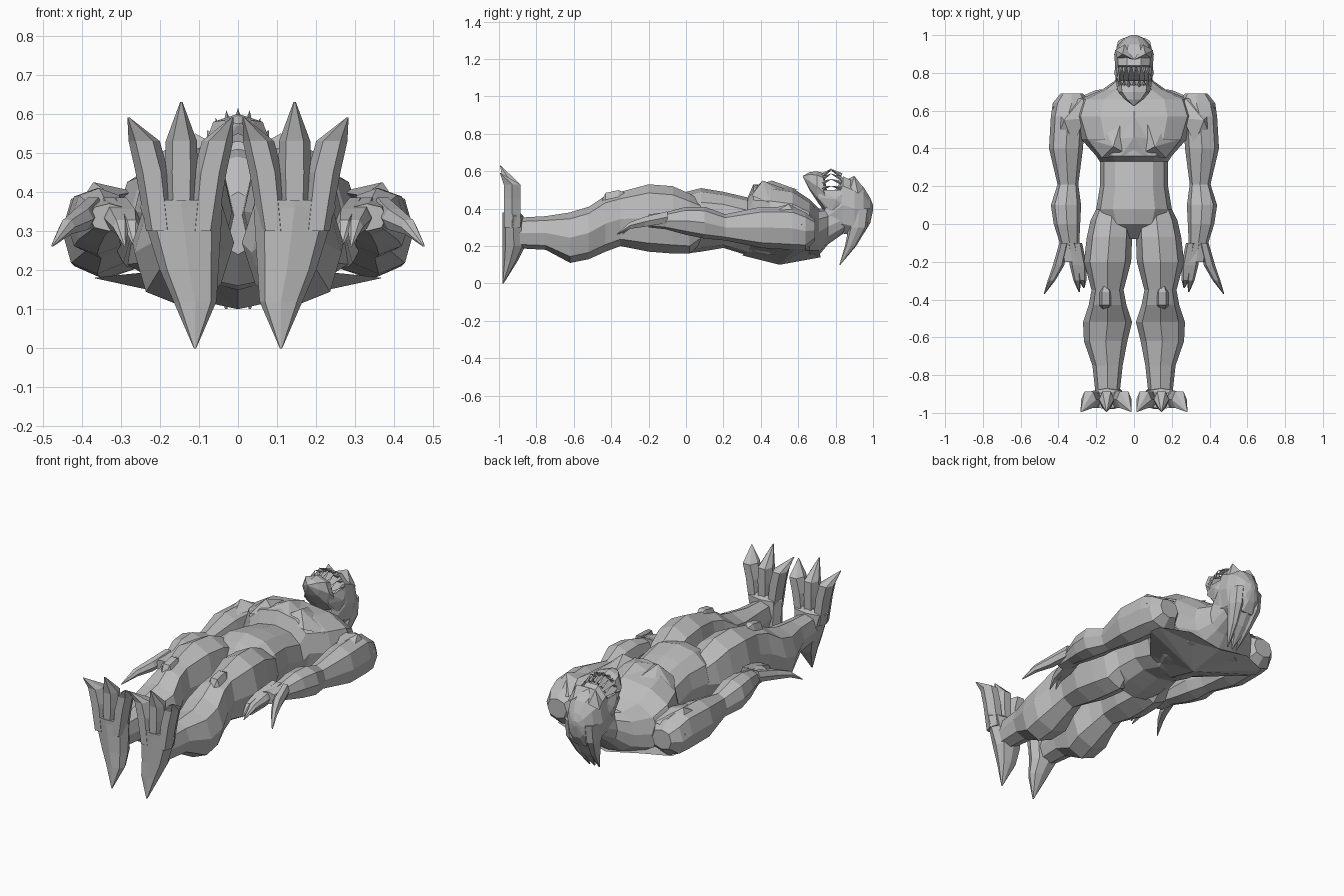
import bpy
import bmesh
from math import cos, sin, pi
from mathutils import Vector

if "Cube" in bpy.data.objects:
    bpy.data.objects.remove(bpy.data.objects["Cube"])

skin = bpy.data.materials.new("grey skin")
skin.use_nodes = True
skin.diffuse_color = (.5, .5, .5, 1)
skin.node_tree.nodes["Principled BSDF"].inputs["Base Color"].default_value = skin.diffuse_color


def finish(name, bm, mirrored=False):
    """Turn a bmesh into a flat shaded object, optionally mirrored left to right."""
    bmesh.ops.recalc_face_normals(bm, faces=bm.faces)
    mesh = bpy.data.meshes.new(name)
    bm.to_mesh(mesh)
    bm.free()
    mesh.materials.append(skin)
    part = bpy.data.objects.new(name, mesh)
    bpy.context.collection.objects.link(part)
    if mirrored:
        modifier = part.modifiers.new("Mirror", "MIRROR")
        modifier.use_mirror_merge = False


def ring(at, low, high, half, x=0):
    """One cross-section: place along the part, depth limits, half width, centre."""
    return at, (low + high) / 2, (high - low) / 2, half, x


def tip(at, depth, x=0):
    return ring(at, low=depth, high=depth + .005, half=.003, x=x)


def boxy(value):
    """Push a circle's cosine or sine outwards for a squarer section."""
    return (1 if value >= 0 else -1) * abs(value) ** .85


def loft(name, rings, upright=False, sides=8, mirrored=False):
    """Join cross-sections placed along y, or along z for an upright part."""
    bm = bmesh.new()
    loops = []
    for at, middle, thick, half, x in rings:
        loop = []
        for i in range(sides):
            angle = 2 * pi * i / sides
            across = x + half * boxy(cos(angle))
            depth = middle + thick * boxy(sin(angle))
            point = (across, depth, at) if upright else (across, at, depth)
            loop.append(bm.verts.new(point))
        loops.append(loop)
    for first, second in zip(loops, loops[1:]):
        for i in range(sides):
            j = (i + 1) % sides
            bm.faces.new((first[i], first[j], second[j], second[i]))
    bm.faces.new(loops[0])
    bm.faces.new(loops[-1])
    finish(name, bm, mirrored)


def plate(name, peak, rim, mirrored=False):
    """A faceted muscle rising from a rim to one peak."""
    bm = bmesh.new()
    top = bm.verts.new(peak)
    edge = [bm.verts.new(point) for point in rim]
    for i, vert in enumerate(edge):
        bm.faces.new((top, vert, edge[(i + 1) % len(edge)]))
    bm.faces.new(edge)
    finish(name, bm, mirrored)


def spike(bm, base, point, radius):
    """Add one pointed tooth with a square base."""
    turn = (point - base).to_track_quat("Z", "Y")
    corners = [(radius, 0, 0), (0, radius, 0), (-radius, 0, 0), (0, -radius, 0)]
    edge = [bm.verts.new(base + turn @ Vector(corner)) for corner in corners]
    top = bm.verts.new(point)
    bm.faces.new(edge)
    for i, vert in enumerate(edge):
        bm.faces.new((top, vert, edge[i - 1]))


# Torso from groin to neck, with a shelf below the chest
loft("torso", [
    ring(at=-.08, low=.24, high=.4, half=.03),
    ring(at=0, low=.16, high=.49, half=.17),
    ring(at=.08, low=.17, high=.51, half=.2),
    ring(at=.2, low=.19, high=.49, half=.18),
    ring(at=.33, low=.15, high=.46, half=.18),
    ring(at=.36, low=.15, high=.53, half=.2),
    ring(at=.45, low=.13, high=.53, half=.28),
    ring(at=.57, low=.13, high=.51, half=.32),
    ring(at=.66, low=.14, high=.45, half=.29),
    ring(at=.71, low=.15, high=.4, half=.17),
    ring(at=.76, low=.21, high=.4, half=.1),
    ring(at=.86, low=.28, high=.42, half=.08)], sides=12)

# Chest muscles, breastbone and the ridged back
plate("chest_muscle", peak=(.11, .41, .55), mirrored=True, rim=[
    (.02, .36, .5), (.17, .35, .47), (.25, .45, .43), (.2, .6, .43), (.05, .6, .48)])
plate("breastbone", peak=(0, .46, .55), rim=[
    (-.07, .36, .52), (.07, .36, .52), (.09, .45, .51), (0, .6, .5), (-.09, .45, .51)])
plate("shoulder_blade", peak=(0, .5, .1), mirrored=True, rim=[
    (0, .3, .15), (.18, .35, .2), (.28, .47, .19), (.37, .58, .18),
    (.36, .64, .18), (.2, .71, .18), (0, .72, .14)])

# Legs, bulging at thigh and calf
loft("leg", [
    ring(at=.12, low=.25, high=.42, half=.06, x=.12),
    ring(at=.02, low=.16, high=.48, half=.11, x=.12),
    ring(at=-.07, low=.16, high=.52, half=.12, x=.13),
    ring(at=-.2, low=.17, high=.53, half=.125, x=.14),
    ring(at=-.35, low=.2, high=.49, half=.085, x=.14),
    ring(at=-.43, low=.17, high=.47, half=.1, x=.14),
    ring(at=-.52, low=.13, high=.41, half=.13, x=.14),
    ring(at=-.62, low=.11, high=.38, half=.115, x=.15),
    ring(at=-.75, low=.18, high=.36, half=.08, x=.14),
    ring(at=-.93, low=.19, high=.35, half=.06, x=.14)], mirrored=True)
loft("kneecap", [
    ring(at=-.33, low=.42, high=.49, half=.02, x=.15),
    ring(at=-.36, low=.4, high=.505, half=.035, x=.15),
    ring(at=-.43, low=.4, high=.49, half=.035, x=.15),
    ring(at=-.46, low=.36, high=.43, half=.02, x=.15)], sides=6, mirrored=True)

# Feet standing upright, with a pointed heel and three clawed toes
sole = -.98
loft("foot", [
    tip(at=0, depth=sole, x=.11),
    ring(at=.12, low=sole, high=-.9, half=.055, x=.11),
    ring(at=.2, low=sole, high=-.86, half=.075, x=.125),
    ring(at=.36, low=sole, high=-.87, half=.105, x=.145),
    ring(at=.38, low=sole, high=-.89, half=.1, x=.145)], upright=True, mirrored=True)
for label, root, end, height in (
        ("outer", .2, .28, .59), ("middle", .145, .145, .63), ("inner", .09, .015, .59)):
    knuckle = (root + end) / 2
    loft(label + "_toe", [
        ring(at=.3, low=sole, high=-.88, half=.035, x=root),
        ring(at=.45, low=sole, high=-.88, half=.042, x=(root + knuckle) / 2),
        ring(at=.53, low=sole, high=-.88, half=.04, x=knuckle),
        tip(at=height, depth=sole - .015, x=end)], upright=True, sides=6, mirrored=True)

# Arms from shoulder to wrist
loft("arm", [
    ring(at=.69, low=.23, high=.34, half=.06, x=.33),
    ring(at=.64, low=.18, high=.38, half=.1, x=.33),
    ring(at=.57, low=.18, high=.41, half=.09, x=.35),
    ring(at=.4, low=.19, high=.41, half=.09, x=.36),
    ring(at=.21, low=.23, high=.37, half=.055, x=.35),
    ring(at=.1, low=.24, high=.41, half=.08, x=.36),
    ring(at=0, low=.26, high=.41, half=.07, x=.355),
    ring(at=-.11, low=.29, high=.38, half=.05, x=.34),
    ring(at=-.2, low=.3, high=.37, half=.05, x=.33)], mirrored=True)
plate("shoulder_muscle", peak=(.37, .55, .425), mirrored=True, rim=[
    (.27, .67, .36), (.26, .56, .4), (.32, .42, .39), (.42, .42, .35), (.43, .62, .31)])

# Curved claws on the hands
for label, root, bend, end, reach in (
        ("outer", .37, .4, .475, -.37), ("middle", .33, .31, .29, -.36),
        ("inner", .3, .28, .265, -.34)):
    loft(label + "_claw", [
        ring(at=-.1, low=.32, high=.39, half=.025, x=root),
        ring(at=-.22, low=.3, high=.36, half=.03, x=bend),
        ring(at=-.3, low=.29, high=.33, half=.02, x=(bend + end) / 2),
        tip(at=reach, depth=.26, x=end)], sides=6, mirrored=True)

# Skull, brow, cheeks and jaw
loft("skull", [
    ring(at=.74, low=.27, high=.42, half=.08),
    ring(at=.82, low=.27, high=.54, half=.1),
    ring(at=.84, low=.26, high=.58, half=.1),
    ring(at=.9, low=.25, high=.55, half=.105),
    ring(at=.95, low=.26, high=.52, half=.085),
    ring(at=.985, low=.32, high=.46, half=.05),
    ring(at=1, low=.39, high=.42, half=.015)], sides=10)
plate("brow", peak=(.06, .9, .575), mirrored=True, rim=[
    (0, .87, .56), (.09, .88, .51), (.1, .92, .48), (.05, .95, .51)])
plate("cheek", peak=(.105, .8, .45), mirrored=True, rim=[
    (.08, .86, .5), (.08, .73, .5), (.075, .7, .46), (.085, .78, .38), (.09, .87, .4)])
loft("jaw", [
    tip(at=.625, depth=.57),
    ring(at=.66, low=.5, high=.595, half=.05),
    ring(at=.7, low=.44, high=.6, half=.085),
    ring(at=.735, low=.39, high=.59, half=.09),
    ring(at=.76, low=.37, high=.47, half=.08)])

# Two rows of teeth bent around the mouth
teeth = bmesh.new()
count = 9
for i in range(count):
    angle = pi * (i + 1) / (count + 1)
    for root, bite in ((.83, -.06), (.73, .05)):
        base = Vector((.085 * cos(angle), root, .48 + .1 * sin(angle)))
        lean = Vector((.012 * cos(angle), bite, .035 * sin(angle)))
        spike(teeth, base, base + lean, radius=.011)
finish("teeth", teeth)

# Broad cowl and horns swept down behind the head
for label, x, end, width in (("cowl", 0, 0, .085), ("side_horn", .055, .03, .04)):
    loft(label, [
        ring(at=.4, low=.86, high=.985, half=width, x=x),
        ring(at=.3, low=.87, high=.97, half=width, x=x),
        ring(at=.2, low=.85, high=.91, half=width * .6, x=(x + end) / 2),
        tip(at=.1, depth=.82, x=end)], upright=True, mirrored=x > 0)
